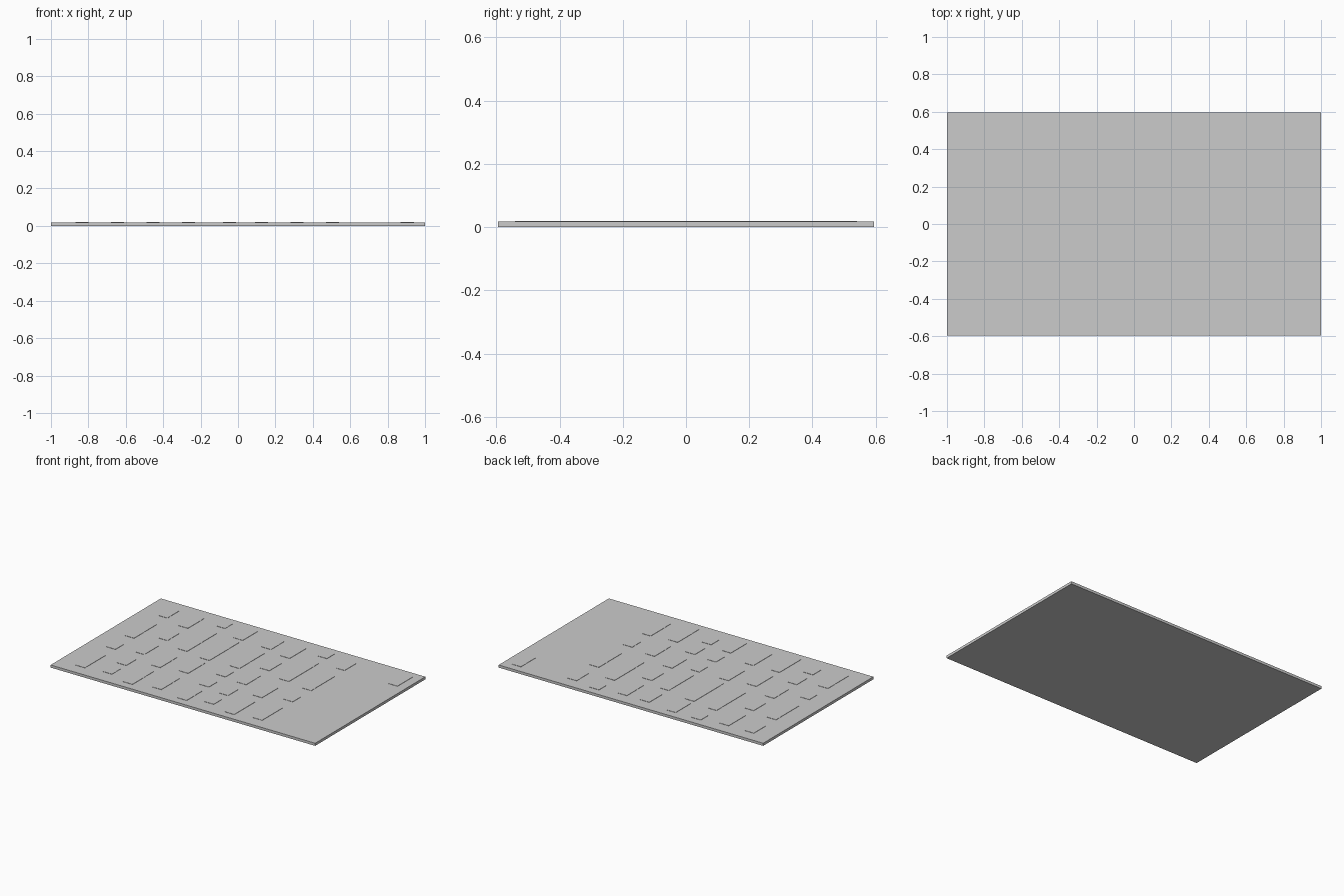
import bpy, bmesh
from mathutils import Vector

if "Cube" in bpy.data.objects:
    bpy.data.objects.remove(bpy.data.objects["Cube"])

PLATE_TOP, STRIP_TOP = 0.018, 0.02
STRIP_W = 0.07


def add_box(bm, lo, hi):
    lo, hi = Vector(lo), Vector(hi)
    verts = bmesh.ops.create_cube(bm, size=1)["verts"]
    for v in verts:
        v.co = Vector(v.co[i] * (hi[i] - lo[i]) + (lo[i] + hi[i]) / 2 for i in range(3))


def make_object(name, boxes):
    bm = bmesh.new()
    for lo, hi in boxes:
        add_box(bm, lo, hi)
    mesh = bpy.data.meshes.new(name)
    bm.to_mesh(mesh)
    bm.free()
    obj = bpy.data.objects.new(name, mesh)
    bpy.context.collection.objects.link(obj)
    return obj


# flat base panel
make_object("base_panel", [((-1, -0.595, 0), (1, 0.595, PLATE_TOP))])

# y spans of the raised strips in each kind of column
outer = [(-0.51, -0.29), (-0.18, -0.09), (0.02, 0.27), (0.38, 0.51)]
short = [(-0.49, -0.40), (-0.335, -0.225), (-0.14, 0.02), (0.11, 0.24), (0.33, 0.51)]
long = [(-0.54, -0.31), (-0.24, -0.06), (0.05, 0.37), (0.46, 0.54)]
middle = [(-0.50, -0.30), (-0.21, -0.03), (0.02, 0.34), (0.38, 0.54)]
mixed = [(-0.54, -0.37), (-0.30, -0.21), (-0.12, -0.03), (0.03, 0.30), (0.37, 0.51)]
single = [(0.38, 0.54)]

# left edge of each column and its strips
columns = [(-0.87, outer), (-0.68, short), (-0.49, long), (-0.30, middle),
           (-0.08, mixed), (0.09, short), (0.28, long), (0.47, outer), (0.87, single)]

# thin raised strips, one object per column
for n, (x, spans) in enumerate(columns, 1):
    make_object(f"raised_strips_column_{n}",
                [((x, y0, PLATE_TOP), (x + STRIP_W, y1, STRIP_TOP)) for y0, y1 in spans])
